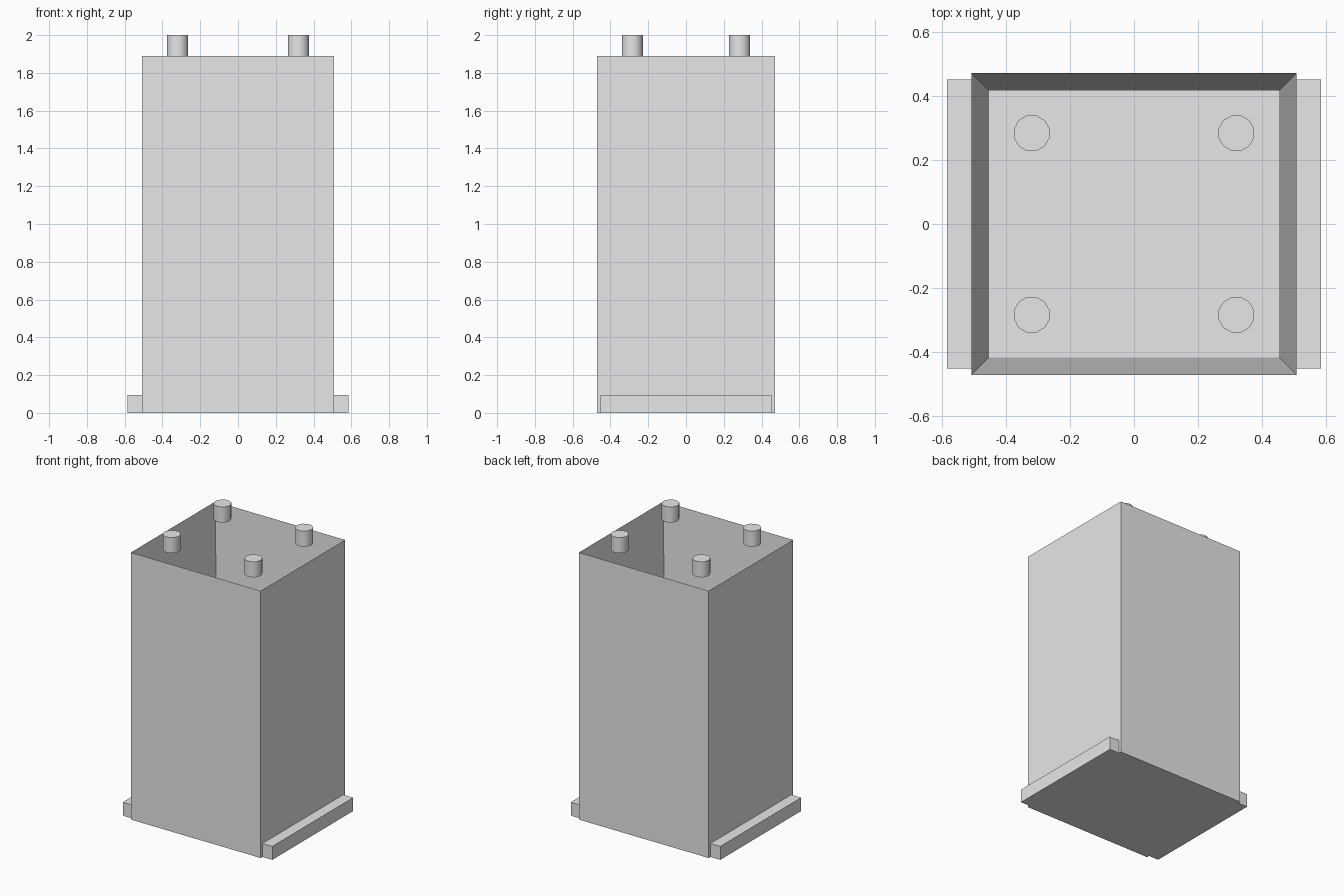
import bpy
import bmesh
from math import pi
from mathutils import Matrix

if "Cube" in bpy.data.objects:
    bpy.data.objects.remove(bpy.data.objects["Cube"], do_unlink=True)

GREY = (0.8, 0.8, 0.8, 1.0)
grey = bpy.data.materials.new("light_grey")
grey.use_nodes = True
grey.diffuse_color = GREY
grey.node_tree.nodes["Principled BSDF"].inputs["Base Color"].default_value = GREY

HALF_X, HALF_Y, TOP = 0.508, 0.472, 1.89
WALL, FLANGE_H = 0.077, 0.095


def finish(bm, name):
    mesh = bpy.data.meshes.new(name)
    bm.to_mesh(mesh)
    bm.free()
    mesh.materials.append(grey)
    obj = bpy.data.objects.new(name, mesh)
    bpy.context.collection.objects.link(obj)
    return obj


def box(x0, x1, half_y, height):
    bm = bmesh.new()
    size = Matrix.Diagonal((x1 - x0, 2 * half_y, height, 1))
    place = Matrix.Translation(((x0 + x1) / 2, 0, height / 2))
    bmesh.ops.create_cube(bm, size=1, matrix=place @ size)
    return bm


# Hollow shell: the top is inset to a rim, then pushed down to the floor
bm = box(-HALF_X, HALF_X, HALF_Y, TOP)
bm.normal_update()
lid = max(bm.faces, key=lambda f: f.calc_center_median().z)
bmesh.ops.inset_region(bm, faces=[lid], thickness=WALL)
bmesh.ops.translate(bm, verts=lid.verts[:], vec=(0, 0, FLANGE_H - TOP))
finish(bm, "shell")

# Flanges along the foot of both sides
for side, sign in (("left", 1), ("right", -1)):
    x0, x1 = sorted((sign * HALF_X, sign * 0.585))
    finish(box(x0, x1, 0.452, FLANGE_H), side + "_flange")

# Four round pegs set inside the opening, starting at rim level
for side, x in (("left", 0.32), ("right", -0.32)):
    for end, y in (("front", -0.284), ("back", 0.284)):
        bm = bmesh.new()
        place = Matrix.Translation((x, y, (TOP + 2) / 2)) @ Matrix.Rotation(pi / 12, 4, "Z")
        bmesh.ops.create_cone(bm, cap_ends=True, segments=12, radius1=0.0575,
                              radius2=0.0575, depth=2 - TOP, matrix=place)
        peg = finish(bm, f"{end}_{side}_peg")
        bpy.ops.object.select_all(action="DESELECT")
        peg.select_set(True)
        bpy.context.view_layer.objects.active = peg
        bpy.ops.object.shade_smooth_by_angle(angle=pi / 4)
